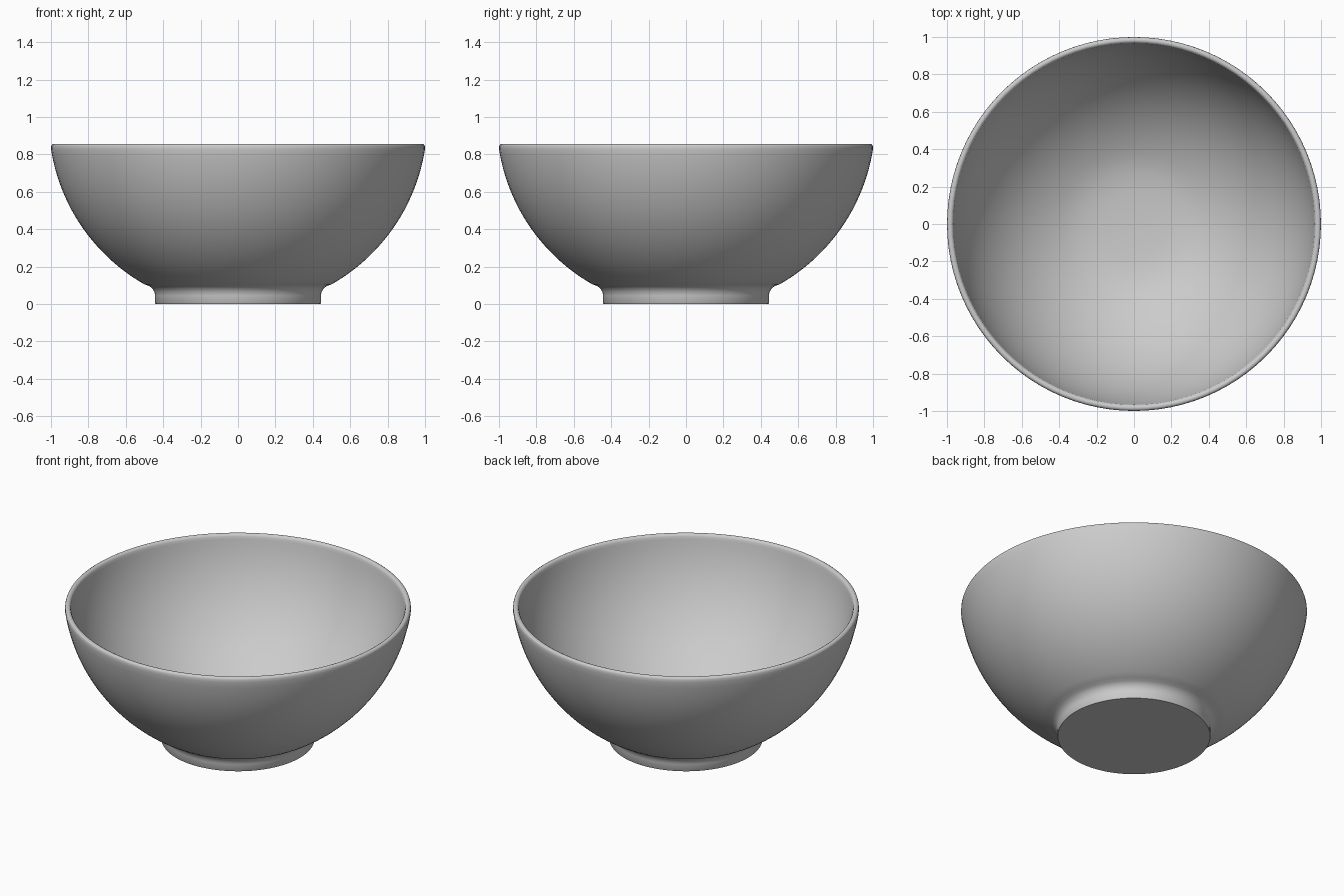
import bpy, bmesh, math

cube = bpy.data.objects.get("Cube")
if cube:
    bpy.data.objects.remove(cube)

SEGMENTS = 96
CENTRE = 0.985      # height of the centre shared by both wall curves
OUTER, INNER = 1.012, 0.976


def wall(radius, r_from, r_to, steps):
    """Points on a circular wall curve between two distances from the axis."""
    a, b = math.asin(r_from / radius), math.asin(r_to / radius)
    angles = [a + (b - a) * i / steps for i in range(steps + 1)]
    return [(radius * math.sin(t), CENTRE - radius * math.cos(t)) for t in angles]


# Profile from the underside, up the outside, over the rim and down the inside
foot = [(0, 0), (0.44, 0), (0.443, 0.004), (0.443, 0.045),
        (0.447, 0.065), (0.458, 0.083), (0.475, 0.097)]
rim = [(0.999, 0.843), (0.996, 0.851), (0.988, 0.856), (0.979, 0.856),
       (0.971, 0.852), (0.966, 0.843)]
floor = [(0.28, 0.052), (0.18, 0.042), (0.09, 0.037), (0, 0.036)]
profile = (foot + wall(OUTER, 0.5, 0.9995, 24) + rim
           + wall(INNER, 0.963, 0.36, 24) + floor)

# Spin the profile into a closed bowl
bm = bmesh.new()
verts = [bm.verts.new((r, 0, z)) for r, z in profile]
edges = [bm.edges.new(pair) for pair in zip(verts, verts[1:])]
bmesh.ops.spin(bm, geom=verts + edges, cent=(0, 0, 0), axis=(0, 0, 1),
               angle=math.tau, steps=SEGMENTS, use_merge=True)
bmesh.ops.remove_doubles(bm, verts=bm.verts, dist=0.0001)
bmesh.ops.recalc_face_normals(bm, faces=bm.faces)
mesh = bpy.data.meshes.new("bowl")
bm.to_mesh(mesh)
bm.free()
bowl = bpy.data.objects.new("bowl", mesh)
bpy.context.collection.objects.link(bowl)

# Plain grey glaze
glaze = bpy.data.materials.new("grey_glaze")
glaze.use_nodes = True
colour = (0.6, 0.6, 0.6, 1)
glaze.diffuse_color = colour
glaze.node_tree.nodes["Principled BSDF"].inputs["Base Color"].default_value = colour
mesh.materials.append(glaze)

# Smooth surface with a crisp edge under the foot
bpy.context.view_layer.objects.active = bowl
bowl.select_set(True)
bpy.ops.object.shade_smooth_by_angle(angle=math.radians(40))
